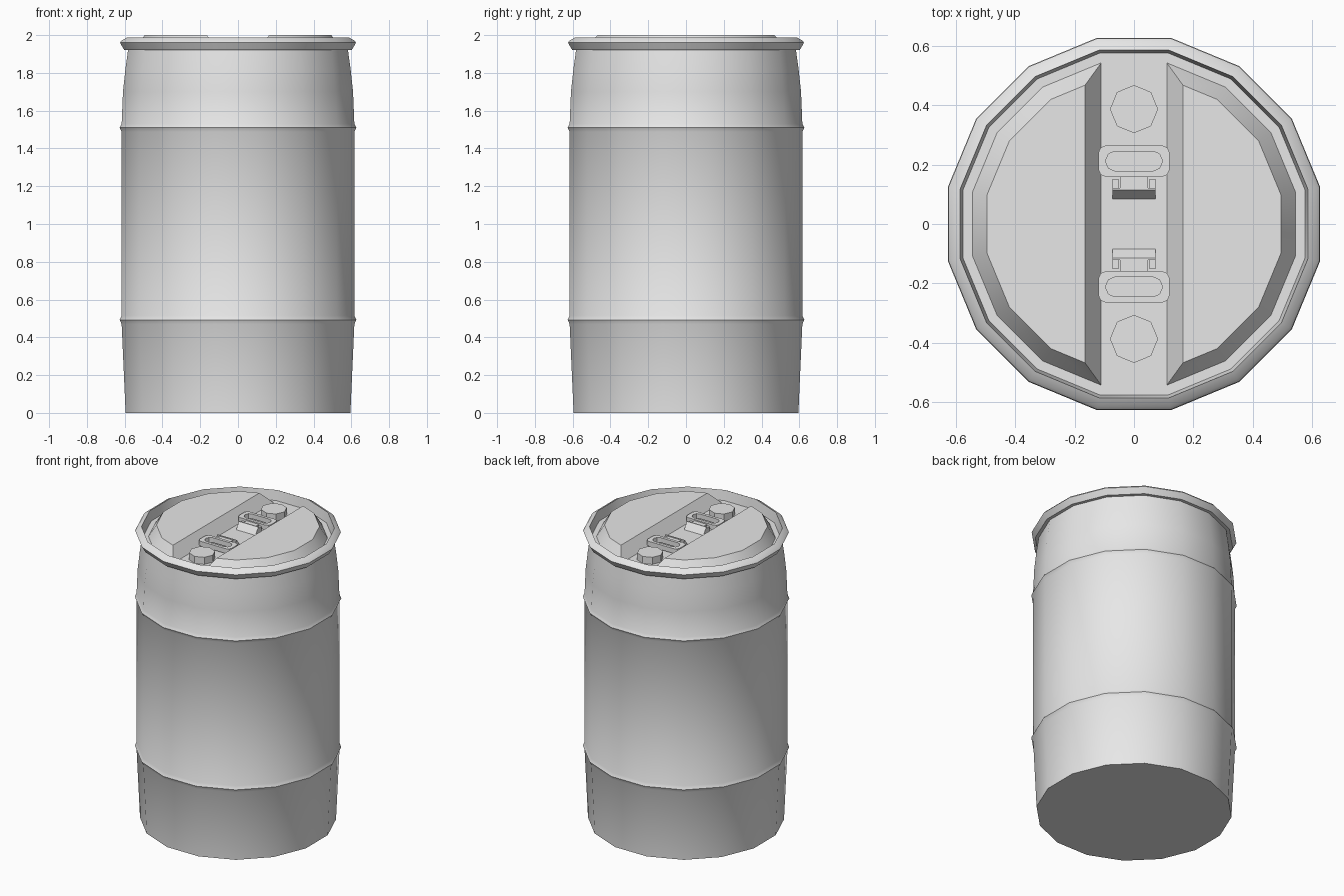
import bpy, bmesh, math

if "Cube" in bpy.data.objects:
    bpy.data.objects.remove(bpy.data.objects["Cube"])

grey = bpy.data.materials.new("light grey plastic")
grey.diffuse_color = (0.8, 0.8, 0.8, 1)
grey.use_nodes = True
grey.node_tree.nodes["Principled BSDF"].inputs["Base Color"].default_value = grey.diffuse_color
SIDES = 16
K = 1 / math.cos(math.pi / SIDES)   # apothem to corner radius
FLOOR = 1.92


def finish(name, bm, smooth=False):
    bmesh.ops.recalc_face_normals(bm, faces=bm.faces)
    me = bpy.data.meshes.new(name)
    bm.to_mesh(me)
    bm.free()
    me.materials.append(grey)
    ob = bpy.data.objects.new(name, me)
    bpy.context.collection.objects.link(ob)
    if smooth:
        bpy.ops.object.select_all(action='DESELECT')
        ob.select_set(True)
        bpy.context.view_layer.objects.active = ob
        bpy.ops.object.shade_smooth_by_angle(angle=math.radians(30))
    return ob


def loft(name, rings, closed=False, smooth=False):
    """Join equal-length point rings, capping the ends unless closed."""
    bm = bmesh.new()
    vs = [[bm.verts.new(p) for p in r] for r in rings]
    pairs = list(zip(vs, vs[1:])) + ([(vs[-1], vs[0])] if closed else [])
    n = len(rings[0])
    for a, b in pairs:
        for i in range(n):
            j = (i + 1) % n
            bm.faces.new((a[i], a[j], b[j], b[i]))
    if not closed:
        bm.faces.new(vs[0])
        bm.faces.new(vs[-1])
    return finish(name, bm, smooth)


def ngon(r, z, n=SIDES, cy=0, off=0.5):
    return [(r * math.cos((i + off) * math.tau / n),
             cy + r * math.sin((i + off) * math.tau / n), z) for i in range(n)]


def chamfer_rect(hx, hy, c, cy, z):
    pts = [(hx, hy - c), (hx - c * .3, hy - c * .3), (hx - c, hy)]
    quad = pts + [(-x, y) for x, y in reversed(pts)]
    quad += [(-x, -y) for x, y in quad]
    return [(x, cy + y, z) for x, y in quad]


# barrel wall, ribs, rim and recessed lid floor in one turned profile
profile = [(0.595, 0), (0.616, 0.47), (0.627, 0.493), (0.616, 0.515),
           (0.616, 1.488), (0.627, 1.51), (0.616, 1.53), (0.609, 1.7),
           (0.596, 1.82), (0.582, 1.922), (0.603, 1.922), (0.625, 1.96),
           (0.615, 1.972), (0.586, 1.988), (0.576, FLOOR)]
loft("barrel_body", [ngon(r * K, z) for r, z in profile], smooth=True)


# raised half-round lid panels with sloping sides
def half_round(apothem, cut, z, s):
    pts = [(x, y) for x, y, _ in ngon(apothem * K, z)]
    arc = sorted([p for p in pts if p[0] > 0.2], key=lambda p: p[1])
    a, b = arc[-1], max(pts, key=lambda p: (round(p[1], 4), p[0]))
    y = a[1] + (b[1] - a[1]) * (a[0] - cut) / (a[0] - b[0])
    return [(s * px, py, z) for px, py in [(cut, -y)] + arc + [(cut, y)]]


for s, side in ((-1, "left"), (1, "right")):
    loft("lid_panel_" + side,
         [half_round(0.545, 0.109, FLOOR - 0.002, s), half_round(0.495, 0.165, 2.0, s)],
         smooth=True)


def box(name, x0, x1, y0, y1, z0, z1, slope=0):
    """Box whose y0 side can lean inwards towards the top."""
    lo = [(x0, y0, z0), (x1, y0, z0), (x1, y1, z0), (x0, y1, z0)]
    hi = [(x0, y0 + slope, z1), (x1, y0 + slope, z1), (x1, y1, z1), (x0, y1, z1)]
    return loft(name, [lo, hi])


# bung caps and folding ring handles, one set at each end of the channel
for s, end in ((1, "back"), (-1, "front")):
    loft("bung_cap_" + end, [ngon(0.081, z, 8, s * 0.387, 0)
                             for z in (FLOOR - 0.002, 1.968)])
    cy, z0, z1 = 0.212, 1.935, 1.968
    parts = [
        loft("ring_handle_" + end,
             [chamfer_rect(0.12, 0.053, 0.025, cy, z0), chamfer_rect(0.12, 0.053, 0.025, cy, z1),
              chamfer_rect(0.095, 0.033, 0.03, cy, z1), chamfer_rect(0.095, 0.033, 0.03, cy, z0)],
             closed=True),
        box("handle_neck_" + end, -0.047, 0.047, 0.112, 0.163, z0, 1.96),
        box("hinge_block_" + end, -0.073, 0.073, 0.083, 0.122, FLOOR - 0.002, 1.965, 0.032),
        box("hinge_arm_left_" + end, -0.073, -0.053, 0.12, 0.152, FLOOR - 0.002, 1.955),
        box("hinge_arm_right_" + end, 0.053, 0.073, 0.12, 0.152, FLOOR - 0.002, 1.955),
    ]
    if s < 0:
        for ob in parts:
            ob.rotation_euler.z = math.pi
